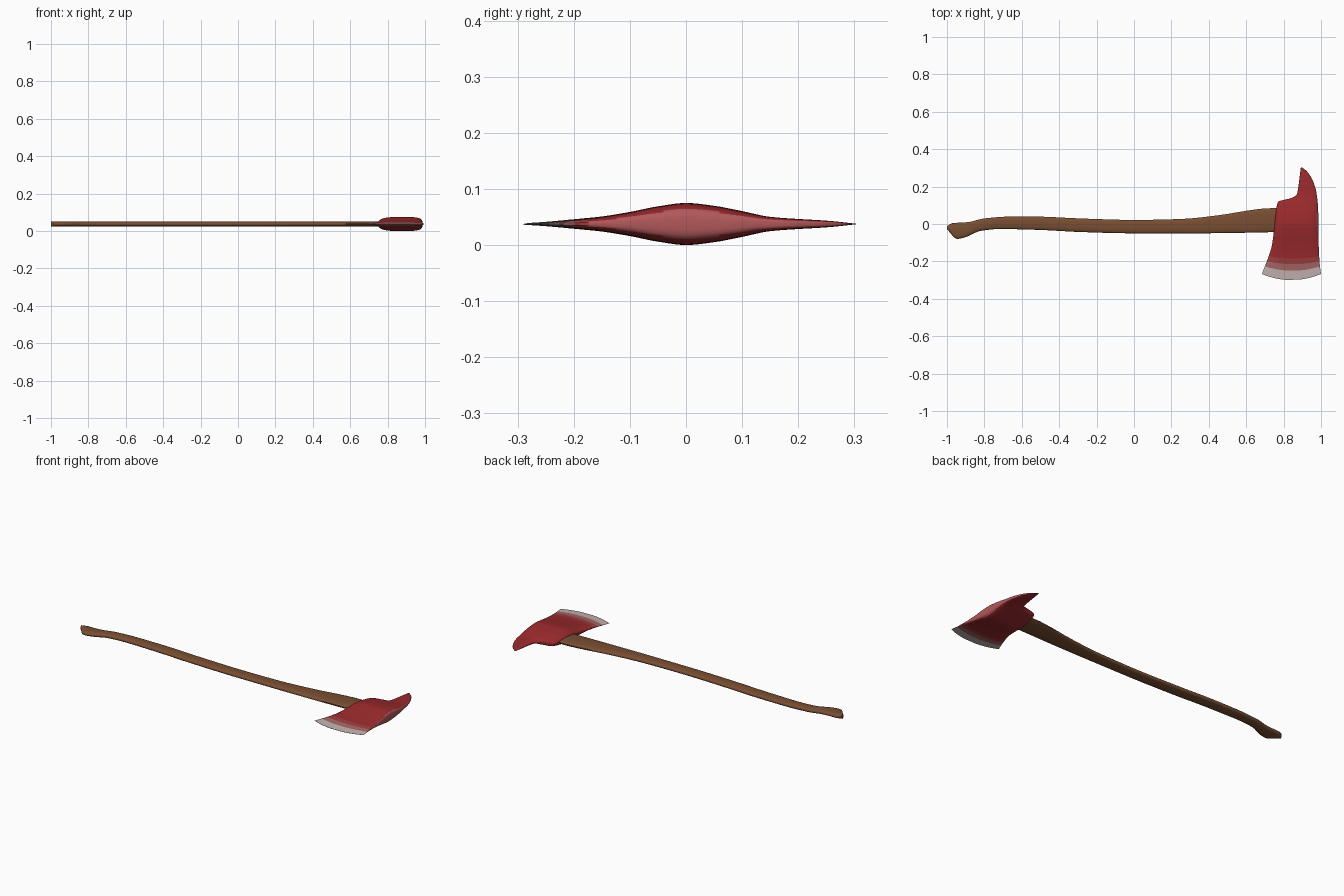
import bpy, bmesh, math

if "Cube" in bpy.data.objects:
    bpy.data.objects.remove(bpy.data.objects["Cube"])

MID_Z = 0.0375


def material(name, rgb):
    m = bpy.data.materials.new(name)
    m.diffuse_color = (*rgb, 1)
    m.use_nodes = True
    m.node_tree.nodes["Principled BSDF"].inputs["Base Color"].default_value = m.diffuse_color
    return m


def curve(points):
    """Smooth monotone interpolation through (position, value) points."""
    xs, ys = zip(*points)
    d = [(ys[i + 1] - ys[i]) / (xs[i + 1] - xs[i]) for i in range(len(xs) - 1)]
    m = [d[0]] + [2 * a * b / (a + b) if a * b > 0 else 0 for a, b in zip(d, d[1:])] + [d[-1]]

    def f(x):
        i = 0
        while i < len(xs) - 2 and x > xs[i + 1]:
            i += 1
        h = xs[i + 1] - xs[i]
        t = min(max((x - xs[i]) / h, 0), 1)
        return ((2*t**3 - 3*t*t + 1) * ys[i] + (t**3 - 2*t*t + t) * h * m[i]
                + (3*t*t - 2*t**3) * ys[i + 1] + (t**3 - t*t) * h * m[i + 1])
    return f


def section(n, power_neg, power_pos):
    """Unit rounded-box cross-section."""
    out = []
    for k in range(n):
        a = 2 * math.pi * (k + 0.5) / n
        c, s = math.cos(a), math.sin(a)
        p = power_pos if c > 0 else power_neg
        out.append((math.copysign(abs(c) ** (2 / p), c), math.copysign(abs(s) ** (2 / p), s)))
    return out


def loft(name, rings, mats, rule=None):
    bm = bmesh.new()
    loops = [[bm.verts.new(p) for p in r] for r in rings]
    faces = []
    for i, (a, b) in enumerate(zip(loops, loops[1:])):
        for k in range(len(a)):
            j = (k + 1) % len(a)
            faces.append((bm.faces.new((a[k], a[j], b[j], b[k])), i))
    faces.append((bm.faces.new(loops[0]), 0))
    faces.append((bm.faces.new(loops[-1]), len(loops) - 2))
    bmesh.ops.recalc_face_normals(bm, faces=bm.faces)
    bm.normal_update()
    if rule:
        for f, i in faces:
            f.material_index = rule(f, i)
    me = bpy.data.meshes.new(name)
    bm.to_mesh(me)
    bm.free()
    ob = bpy.data.objects.new(name, me)
    bpy.context.collection.objects.link(ob)
    for m in mats:
        me.materials.append(m)
    bpy.context.view_layer.objects.active = ob
    ob.select_set(True)
    bpy.ops.object.shade_smooth_by_angle(angle=math.radians(40))
    ob.select_set(False)
    return ob


wood = material("brown wood", (0.19, 0.076, 0.032))
red = material("red paint", (0.328, 0.023, 0.026))
rose = material("thin red paint", (0.342, 0.048, 0.048))
pale = material("faded red paint", (0.376, 0.133, 0.127))
steel = material("bare steel", (0.546, 0.445, 0.429))
worn = material("worn red end", (0.445, 0.098, 0.102))

# Handle: curved outline seen from above, rounded cross-section
upper = curve([(-1, -0.012), (-0.97, 0.005), (-0.89, 0.010), (-0.80, 0.030), (-0.66, 0.040),
               (-0.53, 0.040), (-0.29, 0.030), (0, 0.022), (0.25, 0.027), (0.46, 0.048),
               (0.62, 0.074), (0.72, 0.085), (0.93, 0.085)])
lower = curve([(-1, -0.028), (-0.945, -0.080), (-0.90, -0.070), (-0.82, -0.037), (-0.72, -0.027),
               (-0.5, -0.032), (-0.29, -0.043), (0, -0.050), (0.35, -0.050), (0.93, -0.040)])
shape = section(24, 2.5, 2.5)
xs = [-1 + 0.01 * i for i in range(21)] + [-0.8 + 0.05 * i for i in range(1, 35)]
rings = []
for x in xs:
    hi, lo = upper(x), lower(x)
    rings.append([(x, (hi + lo) / 2 + u * (hi - lo) / 2, MID_Z + v * 0.0135) for u, v in shape])
loft("handle", rings, [wood])

# Axe head: lofted from the cutting edge (-y) to the spike tip (+y)
left = curve([(-0.3, 0.683), (-0.2, 0.715), (-0.125, 0.735), (-0.06, 0.745), (0.02, 0.752),
              (0.08, 0.760), (0.12, 0.771), (0.131, 0.81), (0.14, 0.845), (0.16, 0.871),
              (0.21, 0.880), (0.303, 0.892)])
right = curve([(-0.3, 1.0), (-0.22, 0.992), (-0.085, 0.987), (0.075, 0.985), (0.17, 0.975),
               (0.225, 0.959), (0.28, 0.926), (0.303, 0.898)])
half = curve([(-0.3, 0.0006), (-0.25, 0.004), (-0.2, 0.0085), (-0.15, 0.0135), (-0.1, 0.0215),
              (-0.05, 0.0315), (0, 0.0375), (0.05, 0.0325), (0.1, 0.023), (0.15, 0.0128),
              (0.2, 0.009), (0.25, 0.006), (0.303, 0.0006)])
shape = section(40, 3, 4)
ss = [-0.3 + 0.005 * i for i in range(121)] + [0.303]
rings = []
for s in ss:
    a, b, h = left(s), right(s), half(s)
    bow = 0.033 * min(max((-0.12 - s) / 0.18, 0), 1)  # curved cutting edge
    rings.append([((a + b) / 2 + u * (b - a) / 2, s + bow * u * u, MID_Z + v * h) for u, v in shape])


def head_colour(f, i):
    s = ss[i] + 0.0025
    if s < -0.25:
        return 3
    if s < -0.215:
        return 2
    if s < -0.185:
        return 1
    return 4 if f.normal.x > 0.6 else 0


loft("axe_head", rings, [red, rose, pale, steel, worn], head_colour)
